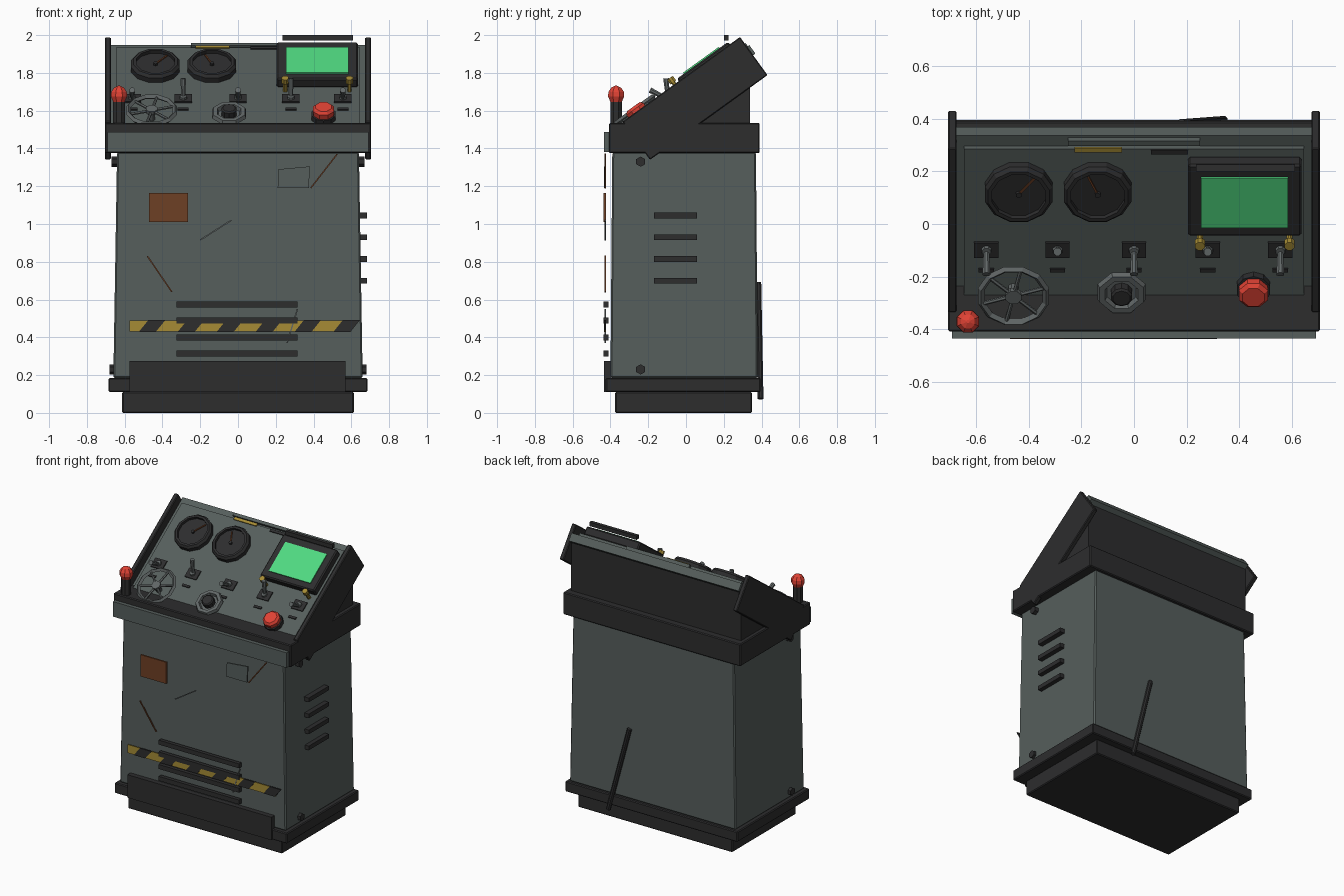
import bpy, bmesh, math
from mathutils import Matrix, Vector

if "Cube" in bpy.data.objects:
    bpy.data.objects.remove(bpy.data.objects["Cube"])


def material(name, r, g, b):
    m = bpy.data.materials.new(name)
    m.diffuse_color = (r, g, b, 1)
    m.use_nodes = True
    m.node_tree.nodes["Principled BSDF"].inputs["Base Color"].default_value = m.diffuse_color
    return m


GREY = material("painted grey", 0.092, 0.112, 0.107)
DARK = material("dark metal", 0.026, 0.026, 0.027)
STEEL = material("worn steel", 0.12, 0.135, 0.135)
RUST = material("rust brown", 0.155, 0.050, 0.018)
YELLOW = material("hazard yellow", 0.38, 0.26, 0.035)
GREEN = material("screen green", 0.08, 0.70, 0.22)
RED = material("signal red", 0.75, 0.055, 0.035)

# Frame of the sloped control panel: local y runs up the slope, z points out
PANEL = Matrix.Translation((0, -0.27, 1.535)) @ Matrix.Rotation(math.radians(35.8), 4, 'X')
COS = math.cos(math.radians(35.8))
WORLD = Matrix.Identity(4)


def on_panel(x, y, h=0):
    """Matrix at a panel point given by its plan position."""
    return PANEL @ Matrix.Translation((x, (y + 0.27) / COS, h))


def finish(name, bm, mat, M=WORLD, bevel=0):
    bmesh.ops.recalc_face_normals(bm, faces=bm.faces)
    me = bpy.data.meshes.new(name)
    bm.to_mesh(me)
    bm.free()
    me.materials.append(mat)
    ob = bpy.data.objects.new(name, me)
    ob.matrix_world = M
    bpy.context.collection.objects.link(ob)
    if bevel:
        mod = ob.modifiers.new("bevel", 'BEVEL')
        mod.width, mod.segments = bevel, 1
    return ob


def box(name, x, y, z, mat, M=WORLD, bevel=0, taper=(1, 1)):
    """Box from ranges; taper scales the top in x and y."""
    bm = bmesh.new()
    bmesh.ops.create_cube(bm, size=1)
    for v in bm.verts:
        t = taper if v.co.z > 0 else (1, 1)
        v.co = [(r[0] + r[1]) / 2 + c * (r[1] - r[0]) * k
                for r, c, k in zip((x, y, z), v.co, (t[0], t[1], 1))]
    return finish(name, bm, mat, M, bevel)


def prism(name, pts, axis, lo, hi, mat, M=WORLD):
    """Extrude a 2D outline along x or y."""
    bm = bmesh.new()
    make = (lambda p, d: (d, *p)) if axis == 'x' else (lambda p, d: (p[0], d, p[1]))
    a = [bm.verts.new(make(p, lo)) for p in pts]
    b = [bm.verts.new(make(p, hi)) for p in pts]
    bm.faces.new(a)
    bm.faces.new(b)
    for i in range(len(pts)):
        j = (i + 1) % len(pts)
        bm.faces.new((a[i], a[j], b[j], b[i]))
    return finish(name, bm, mat, M)


def lathe(name, profile, mat, M, n=12, closed=False):
    """Revolve (radius, height) points about local z."""
    bm = bmesh.new()
    rings = [[bm.verts.new((r * math.cos(2 * math.pi * (i + .5) / n),
                            r * math.sin(2 * math.pi * (i + .5) / n), h)) for i in range(n)]
             for r, h in profile]
    pairs = list(zip(rings, rings[1:])) + ([(rings[-1], rings[0])] if closed else [])
    for a, b in pairs:
        for i in range(n):
            bm.faces.new((a[i], a[(i + 1) % n], b[(i + 1) % n], b[i]))
    if not closed:
        bm.faces.new(rings[0])
        bm.faces.new(rings[-1])
    return finish(name, bm, mat, M)


def rod(name, p, q, r, mat, n=8, M=WORLD, r2=None):
    p, q = Vector(p), Vector(q)
    T = Matrix.Translation(p) @ (q - p).to_track_quat('Z', 'Y').to_matrix().to_4x4()
    return lathe(name, [(r, 0), (r2 or r, (q - p).length)], mat, M @ T, n)


# Cabinet
box("plinth", (-.613, .613), (-.375, .35), (0, .11), DARK, bevel=.006)
box("base_skirt", (-.685, .685), (-.425, .395), (.11, .185), DARK, bevel=.006)
box("kick_panel", (-.575, .57), (-.435, -.395), (.11, .275), DARK)
box("cabinet_body", (-.66, .66), (-.40, .38), (.185, 1.38), GREY, bevel=.008, taper=(.97, .975))
box("collar", (-.705, .705), (-.408, .39), (1.375, 1.535), DARK, bevel=.006)
box("collar_front_plate", (-.69, .69), (-.435, -.405), (1.38, 1.488), GREY)

# Sloped console
box("console_slab", (-.675, .675), (-.03, .732), (-.075, -.02), GREY, PANEL)
box("console_panel", (-.645, .645), (-.02, .684), (-.02, 0), GREY, PANEL)
prism("console_back", [(-.13, 1.53), (.34, 1.53), (.34, 1.88), (.30, 1.855)], 'x', -.675, .675, DARK)
for s in (-1, 1):
    box("console_cheek", sorted((s * .673, s * .705)), (-.05, .717), (-.205, .044), DARK, PANEL, bevel=.005)
box("top_rail", (-.25, .25), (.70, .722), (-.02, .002), GREY, PANEL)
box("yellow_label", (-.225, -.045), (.672, .692), (0, .008), YELLOW, PANEL)
box("dark_label", (.065, .205), (.664, .682), (0, .008), DARK, PANEL)

# Gauges
for x, tip in ((-.437, (.06, .075)), (-.138, (-.035, .08))):
    M = on_panel(x, .13)
    lathe("gauge_rim", [(.133, 0), (.133, .03), (.12, .045), (.105, .045), (.105, 0)], DARK, M, 12, True)
    lathe("gauge_face", [(.107, .0), (.107, .025)], DARK, M, 12)
    rod("gauge_needle", (0, 0, .03), (*tip, .03), .005, RUST, 4, M)
    lathe("gauge_hub", [(.012, .025), (.012, .038)], DARK, M, 6)

# Screen
box("screen_bezel", (.205, .635), (.317, .651), (0, .06), DARK, PANEL, bevel=.008)
box("screen", (.255, .585), (.362, .595), (.059, .067), GREEN, PANEL)
box("screen_hood", (.235, .61), (.20, .226), (1.972, 2.0), DARK)
for x in (.25, .59):
    lathe("screen_knob", [(.012, 0), (.012, .055), (.02, .055), (.02, .085)], YELLOW, on_panel(x, -.035), 8)

# Toggle switches with label strips
for x, raised in ((-.56, 0), (-.29, 1), (0, 0), (.28, 1), (.555, 0)):
    M = on_panel(x, -.095)
    box("switch_plate", (-.046, .046), (-.035, .035), (0, .008), DARK, M)
    box("switch_label", (-.029, .029), (-.104, -.088), (0, .008), DARK, M)
    tip = (0, .055, .095) if raised else (0, -.05, .095)
    rod("switch_lever", (0, 0, 0), tip, .011, STEEL, 8, M, .016)
    lathe("switch_collar", [(.022, 0), (.018, .02)], STEEL, M, 8)

# Large hand wheel
M = on_panel(-.457, -.24)
lathe("wheel_rim", [(.14, .055), (.127, .07), (.113, .055), (.127, .04)], STEEL, M, 12, True)
lathe("wheel_shaft", [(.02, -.02), (.02, .045), (.032, .045), (.032, .068)], STEEL, M, 8)
for i in range(6):
    a = math.pi / 3 * i + .3
    rod("wheel_spoke", (0, 0, .055), (.125 * math.cos(a), .125 * math.sin(a), .055), .008, STEEL, 6, M)

# Small dial
M = on_panel(-.047, -.24)
lathe("dial_ring", [(.098, .03), (.09, .05), (.068, .05), (.06, .03)], STEEL, M, 8, True)
lathe("dial_base", [(.064, -.02), (.064, .03)], STEEL, M, 8)
lathe("dial_cap", [(.042, .02), (.042, .065), (.034, .072)], DARK, M, 10)

# Emergency button
M = on_panel(.453, -.235)
lathe("button_base", [(.066, -.03), (.066, .03)], DARK, M, 10)
lathe("button_cap", [(.058, .03), (.06, .06), (.045, .075)], RED, M, 8)

# Beacon on the collar corner
M = Matrix.Translation((-.63, -.37, 0))
lathe("beacon_post", [(.033, 1.53), (.033, 1.65)], DARK, M, 8)
lathe("beacon_lamp", [(.032, 1.645), (.046, 1.675), (.044, 1.70), (.028, 1.722), (.006, 1.732)], RED, M, 8)

# Front vents and hazard band
for z in (.575, .49, .40, .315):
    box("front_vent", (-.325, .315), (-.437, -.41), (z - .016, z + .016), DARK)
box("hazard_band", (-.575, .60), (-.431, -.424), (.43, .49), YELLOW)
for i in range(6):
    x = -.455 + .206 * i
    prism("hazard_stripe", [(x - .07, .429), (x + .02, .429), (x + .07, .491), (x - .02, .491)],
          'y', -.434, -.424, DARK)

# Patches and scratches on the front
box("rust_patch", (-.47, -.265), (-.436, -.424), (1.01, 1.165), RUST)
prism("repair_patch", [(.21, 1.19), (.375, 1.19), (.38, 1.305), (.215, 1.29)], 'y', -.434, -.424, GREY)
for p, q, mat in (((.525, 1.37), (.385, 1.19), RUST), ((-.48, .83), (-.35, .64), RUST),
                  ((-.20, .915), (-.035, 1.02), STEEL), ((.315, .55), (.26, .37), STEEL)):
    rod("scratch", (p[0], -.428, p[1]), (q[0], -.428, q[1]), .005, mat, 4)

# Side bolts and right side vents
for s in (-1, 1):
    for z, x in ((1.33, .64), (.23, .65)):
        rod("side_bolt", (s * x, -.24, z), (s * (x + .03), -.24, z), .027, DARK, 6)
for z in (1.045, .93, .815, .70):
    box("side_vent", (.64, .682), (-.17, .057), (z - .015, z + .015), DARK)

# Cable down the back
rod("back_cable", (.18, .383, .69), (.34, .395, .075), .016, DARK, 8)
